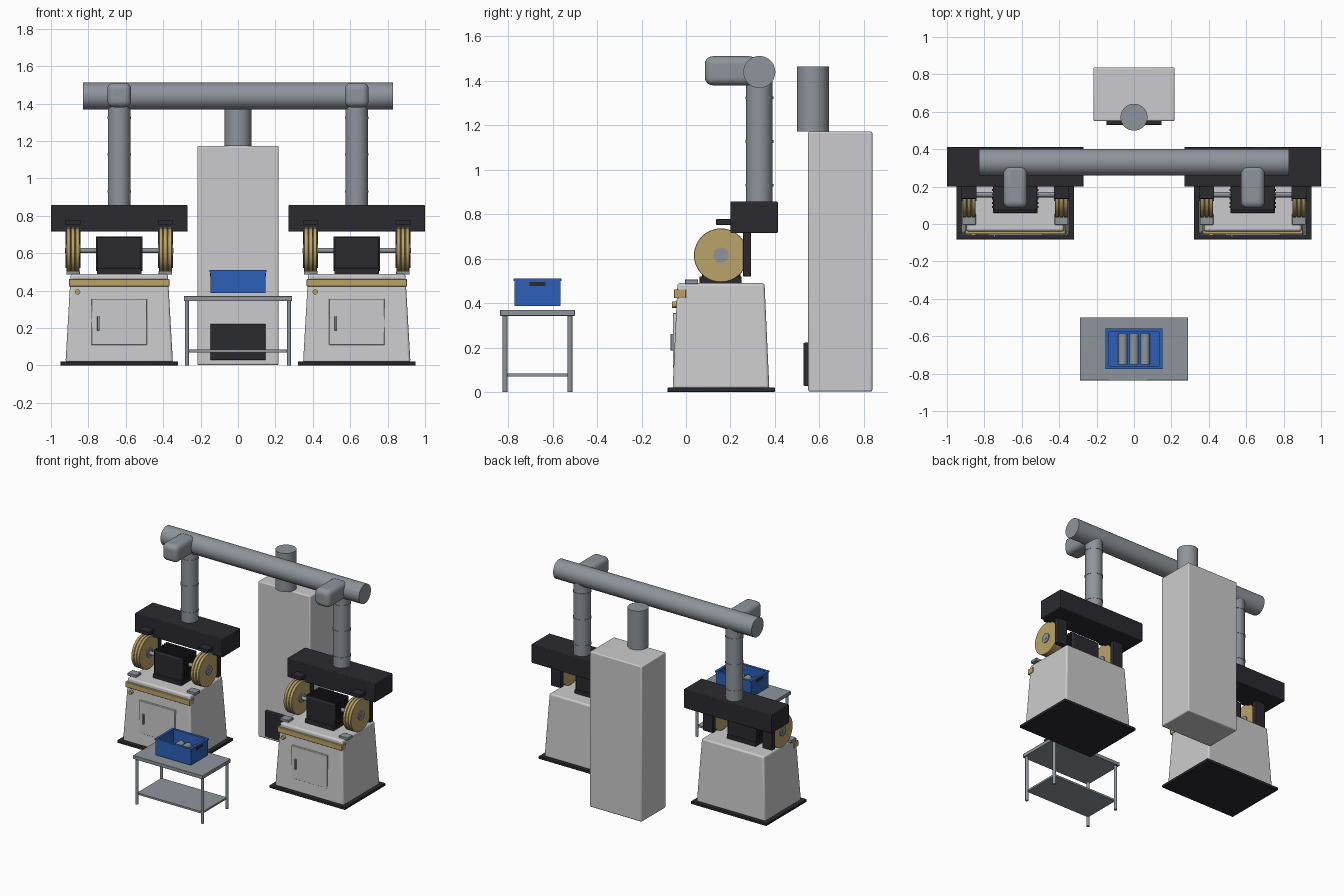
import bpy
import bmesh
from math import pi
from mathutils import Matrix, Vector

default = bpy.data.objects.get("Cube")
if default:
    bpy.data.objects.remove(default, do_unlink=True)


def material(name, rgb):
    m = bpy.data.materials.new(name)
    m.use_nodes = True
    m.diffuse_color = (*rgb, 1)
    bsdf = m.node_tree.nodes["Principled BSDF"]
    bsdf.inputs["Base Color"].default_value = (*rgb, 1)
    bsdf.inputs["Roughness"].default_value = 0.6
    return m


LIGHT = material("light grey paint", (0.60, 0.60, 0.61))
DARK = material("charcoal", (0.024, 0.023, 0.03))
STEEL = material("steel grey", (0.27, 0.30, 0.33))
GOLD = material("ochre", (0.50, 0.37, 0.14))
BLUE = material("blue plastic", (0.025, 0.12, 0.48))

ROTATE = {"X": Matrix.Rotation(pi / 2, 4, "Y"),
          "Y": Matrix.Rotation(pi / 2, 4, "X"),
          "Z": Matrix.Identity(4)}


def finish(name, bm, mat, bevel=0.0, segments=2, smooth=True):
    bmesh.ops.recalc_face_normals(bm, faces=bm.faces)
    mesh = bpy.data.meshes.new(name)
    bm.to_mesh(mesh)
    bm.free()
    mesh.materials.append(mat)
    ob = bpy.data.objects.new(name, mesh)
    bpy.context.collection.objects.link(ob)
    if bevel:
        mod = ob.modifiers.new("Soft edges", "BEVEL")
        mod.width = bevel
        mod.segments = segments
    if smooth:
        bpy.ops.object.select_all(action="DESELECT")
        ob.select_set(True)
        bpy.context.view_layer.objects.active = ob
        bpy.ops.object.shade_smooth_by_angle(angle=pi / 6)
    return ob


def box(name, mat, x, y, z, bevel=0.0, segments=2, taper=(1, 1)):
    """Box from (min, max) ranges; taper scales the top."""
    bm = bmesh.new()
    bmesh.ops.create_cube(bm, size=1)
    mid = Vector([(r[0] + r[1]) / 2 for r in (x, y, z)])
    size = [r[1] - r[0] for r in (x, y, z)]
    for v in bm.verts:
        if v.co.z > 0:
            v.co.x *= taper[0]
            v.co.y *= taper[1]
        v.co = Vector([c * s for c, s in zip(v.co, size)]) + mid
    return finish(name, bm, mat, bevel, segments, smooth=bevel > 0)


def rod(name, mat, centre, radius, length, axis="Z", sides=32, bevel=0.0):
    bm = bmesh.new()
    bmesh.ops.create_cone(bm, cap_ends=True, segments=sides, radius1=radius,
                          radius2=radius, depth=length)
    bm.transform(Matrix.Translation(centre) @ ROTATE[axis])
    return finish(name, bm, mat, bevel)


def lathe(name, mat, centre, profile, axis, sides=48):
    """Spin (radius, height) points around an axis."""
    bm = bmesh.new()
    verts = [bm.verts.new((r, 0, h)) for r, h in profile]
    edges = [bm.edges.new(pair) for pair in zip(verts, verts[1:])]
    bmesh.ops.spin(bm, geom=verts + edges, cent=(0, 0, 0), axis=(0, 0, 1),
                   angle=2 * pi, steps=sides)
    bmesh.ops.remove_doubles(bm, verts=bm.verts, dist=0.0001)
    bm.transform(Matrix.Translation(centre) @ ROTATE[axis])
    return finish(name, bm, mat)


def around(c, half):
    return (c - half, c + half)


WHEEL_Y, WHEEL_Z = 0.157, 0.615
DUCT_Y, DUCT_Z = 0.33, 1.44


def station(cx, side):
    # Pedestal with its door and trim
    box(side + "_base_plate", DARK, around(cx, 0.315), (-0.083, 0.4), (0, 0.02), 0.003)
    box(side + "_pedestal", LIGHT, around(cx, 0.287), (-0.06, 0.375), (0.015, 0.49),
        0.012, 3, taper=(0.905, 0.9))
    box(side + "_trim_stripe", GOLD, around(cx, 0.268), (-0.054, 0), (0.422, 0.462), 0.003)
    box(side + "_door", LIGHT, (cx - 0.148, cx + 0.148), (-0.059, 0), (0.11, 0.355), 0.002)
    box(side + "_door_handle", STEEL, around(cx - 0.112, 0.007), (-0.07, -0.05),
        (0.187, 0.262), 0.003)
    rod(side + "_knob", GOLD, (cx - 0.222, -0.05, 0.393), 0.014, 0.025, "Y", 20)

    # Motor with cooling fins
    box(side + "_motor_foot", DARK, around(cx, 0.12), (0.06, 0.25), (0.485, 0.52), 0.004)
    box(side + "_motor", DARK, around(cx, 0.117), (0.072, 0.245), (0.5, 0.685), 0.008)
    for i in range(7):
        box(f"{side}_motor_fin_{i + 1}", DARK, around(cx, 0.124),
            around(0.09 + i * 0.023, 0.005), (0.505, 0.69))
    rod(side + "_shaft", STEEL, (cx, WHEEL_Y, WHEEL_Z), 0.014, 0.58, "X", 20)

    # Wheels, guards and tool rests at both ends of the shaft
    for s, end in ((-1, "right"), (1, "left")):
        tag = f"{side}_{end}"
        wx = cx + s * 0.247
        profile = [(0, -0.034), (0.119, -0.034), (0.121, -0.032)]
        for h in (-0.012, 0.012):
            profile += [(0.121, h - 0.003), (0.114, h), (0.121, h + 0.003)]
        profile += [(0.121, 0.032), (0.119, 0.034), (0, 0.034)]
        lathe(tag + "_wheel", GOLD, (wx, WHEEL_Y, WHEEL_Z), profile, "X")
        rod(tag + "_wheel_flange", STEEL, (wx, WHEEL_Y, WHEEL_Z), 0.035, 0.08, "X")
        box(tag + "_back_guard", DARK, around(wx, 0.041), (0.257, 0.293), (0.52, 0.73), 0.003)
        box(tag + "_spark_shield", DARK, around(wx, 0.041), (0.135, 0.21), (0.752, 0.778), 0.003)
        box(tag + "_tool_rest", STEEL, around(wx, 0.036), (-0.005, 0.055), (0.485, 0.506), 0.003)

    # Extraction hood and riser
    box(side + "_hood", DARK, around(cx, 0.365), (0.2, 0.413), (0.715, 0.857), 0.005)
    rod(side + "_riser_duct", STEEL, (cx, DUCT_Y, 1.14), 0.06, 0.6)
    for i in range(3):
        rod(f"{side}_riser_band_{i + 1}", STEEL, (cx, DUCT_Y, 0.93 + i * 0.197), 0.063, 0.012)
    box(side + "_elbow", STEEL, around(cx, 0.064), (0.085, 0.32), (1.38, 1.511), 0.035, 5)


station(-0.635, "right")
station(0.635, "left")

# Shared header duct
rod("header_duct", STEEL, (0, DUCT_Y, DUCT_Z), 0.072, 1.655, "X", 40)

# Dust collector cabinet
box("collector_cabinet", LIGHT, around(0, 0.217), (0.55, 0.838), (0.002, 1.173), 0.008, 3)
box("collector_drawer", DARK, around(0, 0.148), (0.528, 0.56), (0.028, 0.222), 0.005)
rod("collector_outlet", STEEL, (0, 0.571, 1.319), 0.072, 0.292, "Z", 40)

# Work table
TABLE_Y = -0.668
box("table_top", STEEL, around(0, 0.29), around(TABLE_Y, 0.169), (0.343, 0.37), 0.003)
box("table_shelf", STEEL, around(0, 0.272), around(TABLE_Y, 0.145), (0.07, 0.084))
for sx, side in ((-1, "right"), (1, "left")):
    for sy, end in ((-1, "front"), (1, "back")):
        rod(f"table_{end}_{side}_leg", STEEL,
            (sx * 0.273, TABLE_Y + sy * 0.146, 0.175), 0.011, 0.35, "Z", 16)

# Open parts bin: floor, walls, rim and hand slots
BIN_X, BIN_Y, WALL = 0.147, 0.103, 0.01
box("bin_floor", BLUE, around(0, BIN_X), around(TABLE_Y, BIN_Y), (0.386, 0.398))
for s, end in ((-1, "right"), (1, "left")):
    edge = sorted((s * BIN_X, s * (BIN_X - WALL)))
    box(f"bin_{end}_wall", BLUE, edge, around(TABLE_Y, BIN_Y), (0.386, 0.505))
    rim = sorted((s * (BIN_X + 0.005), s * (BIN_X - WALL - 0.003)))
    box(f"bin_{end}_rim", BLUE, rim, around(TABLE_Y, BIN_Y + 0.005), (0.499, 0.51))
    slot = sorted((s * (BIN_X - 0.002), s * (BIN_X + 0.002)))
    box(f"bin_{end}_hand_slot", DARK, slot, around(TABLE_Y, 0.036), (0.476, 0.494))
for s, end in ((-1, "front"), (1, "back")):
    edge = sorted((TABLE_Y + s * BIN_Y, TABLE_Y + s * (BIN_Y - WALL)))
    box(f"bin_{end}_wall", BLUE, around(0, BIN_X - WALL), edge, (0.386, 0.505))
    rim = sorted((TABLE_Y + s * (BIN_Y + 0.005), TABLE_Y + s * (BIN_Y - WALL - 0.003)))
    box(f"bin_{end}_rim", BLUE, around(0, BIN_X - WALL - 0.003), rim, (0.499, 0.51))

# Metal bars in the bin
for i in range(3):
    rod(f"bar_{i + 1}", STEEL, ((i - 1) * 0.06, TABLE_Y, 0.424), 0.025, 0.165, "Y", 24)
